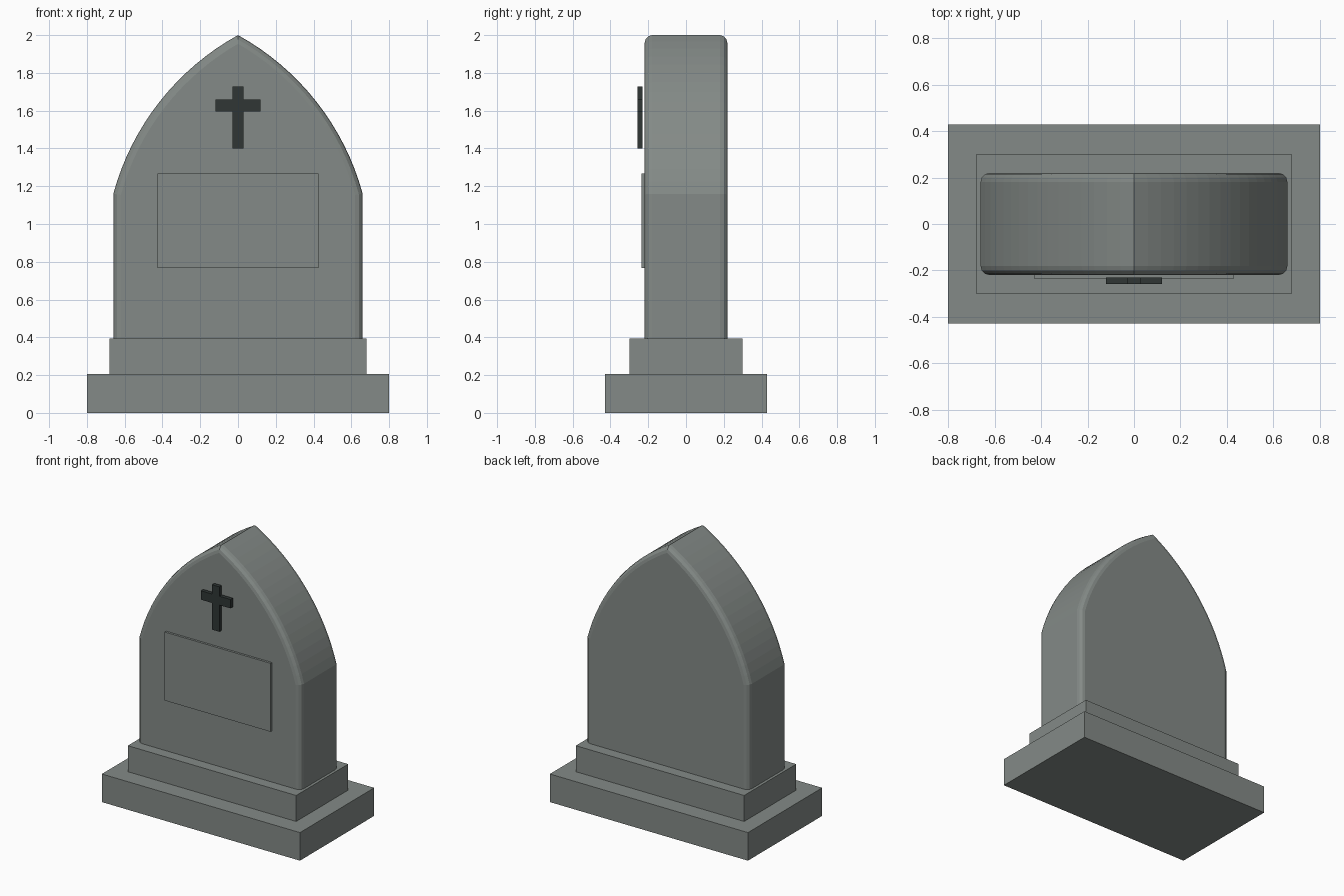
import bpy, bmesh, math

if "Cube" in bpy.data.objects:
    bpy.data.objects.remove(bpy.data.objects["Cube"])


def material(name, rgb):
    m = bpy.data.materials.new(name)
    m.diffuse_color = (*rgb, 1)
    m.use_nodes = True
    m.node_tree.nodes["Principled BSDF"].inputs["Base Color"].default_value = m.diffuse_color
    return m


STONE = material("grey stone", (0.23, 0.255, 0.242))
IRON = material("dark iron", (0.029, 0.037, 0.036))


def slab(name, profile, y0, y1, mat):
    """Extrude an (x, z) outline from y0 (front) to y1 (back)."""
    bm = bmesh.new()
    face = bm.faces.new([bm.verts.new((x, y0, z)) for x, z in profile])
    ext = bmesh.ops.extrude_face_region(bm, geom=[face])
    verts = [v for v in ext["geom"] if isinstance(v, bmesh.types.BMVert)]
    bmesh.ops.translate(bm, verts=verts, vec=(0, y1 - y0, 0))
    bmesh.ops.recalc_face_normals(bm, faces=bm.faces)
    mesh = bpy.data.meshes.new(name)
    bm.to_mesh(mesh)
    bm.free()
    mesh.materials.append(mat)
    obj = bpy.data.objects.new(name, mesh)
    bpy.context.collection.objects.link(obj)
    return obj


def rect(hw, z0, z1):
    return [(-hw, z0), (hw, z0), (hw, z1), (-hw, z1)]


# Stepped plinth
slab("lower_base", rect(0.80, 0, 0.205), -0.428, 0.428, STONE)
slab("upper_base", rect(0.68, 0.205, 0.395), -0.30, 0.30, STONE)

# Headstone: pointed arch made of two circular arcs, rounded front and back rims
HALF_W, SPRING, APEX, TURN, STEPS = 0.66, 1.16, 2.0, math.radians(46), 16
chord = math.hypot(HALF_W, APEX - SPRING)
radius = chord / (2 * math.sin(TURN / 2))
mid = math.atan2(HALF_W, APEX - SPRING)  # direction of the chord normal
cx = HALF_W - radius * math.cos(mid - TURN / 2)
cz = SPRING - radius * math.sin(mid - TURN / 2)
arc = []
for i in range(STEPS + 1):
    a = mid - TURN / 2 + TURN * i / STEPS
    arc.append((cx + radius * math.cos(a), cz + radius * math.sin(a)))
right = [(HALF_W, 0.39)] + arc[:-1]
outline = right + [(0, APEX)] + [(-x, z) for x, z in reversed(right)]
stone = slab("headstone", outline, -0.22, 0.22, STONE)

bm = bmesh.new()
bm.from_mesh(stone.data)
rims = [e for e in bm.edges
        if abs(e.verts[0].co.y - e.verts[1].co.y) < 1e-4
        and max(v.co.z for v in e.verts) > 0.5]
bmesh.ops.bevel(bm, geom=rims, offset=0.04, segments=3, profile=0.5, affect='EDGES')
bm.to_mesh(stone.data)
bm.free()

# Inscription plaque
slab("plaque", rect(0.427, 0.768, 1.268), -0.236, -0.215, STONE)

# Cross, standing just off the front face
half = [(0.03, 1.40), (0.03, 1.595), (0.12, 1.595),
        (0.12, 1.66), (0.03, 1.66), (0.03, 1.728)]
slab("cross", half + [(-x, z) for x, z in reversed(half)], -0.258, -0.231, IRON)
